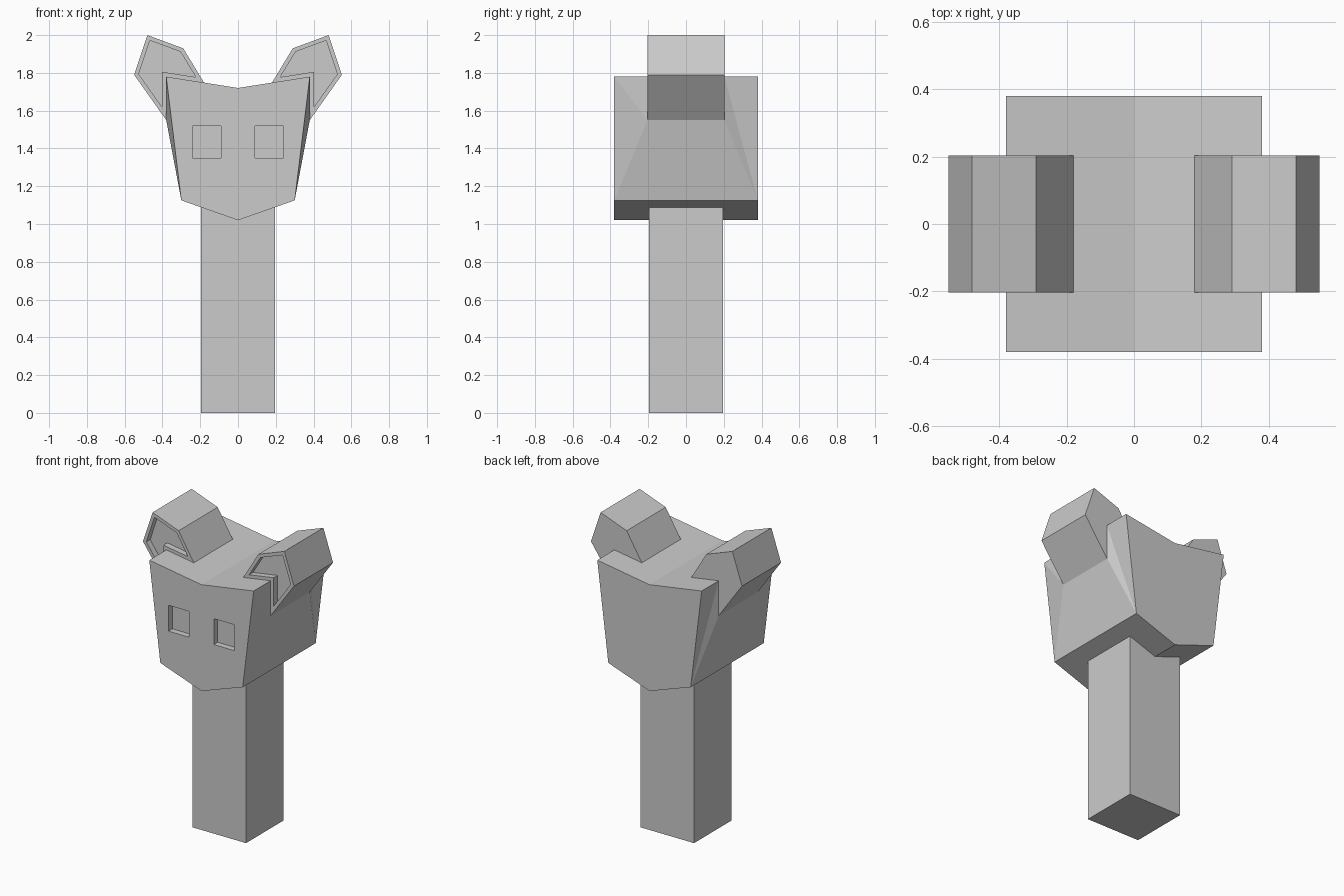
import bpy, bmesh

if "Cube" in bpy.data.objects:
    bpy.data.objects.remove(bpy.data.objects["Cube"])

bm = bmesh.new()
cache = {}


def vert(p):
    if p not in cache:
        cache[p] = bm.verts.new(p)
    return cache[p]


def face(*pts):
    return bm.faces.new([vert(p) for p in pts])


def recess(f, depth):
    # sink a face straight back along +y
    bmesh.ops.inset_individual(bm, faces=[f], thickness=0.0)
    bmesh.ops.translate(bm, verts=f.verts[:], vec=(0, depth, 0))


def at(y, pts):
    return [(x, y, z) for x, z in pts]


D, W = 0.38, 0.203   # half depth of head and ear

# half profiles (x, z), mirrored later
head = [(0, 1.02), (0.30, 1.125), (0.38, 1.78), (0, 1.72)]
eye = [(0.09, 1.35), (0.24, 1.35), (0.24, 1.52), (0.09, 1.52)]
ear = [(0.38, 1.78), (0.38, 1.55), (0.55, 1.79), (0.48, 2.0), (0.29, 1.93), (0.18, 1.7484)]

f0, f1, f2, f3 = at(-D, head)
b0, b1, b2, b3 = at(D, head)
ef, eb = at(-W, ear), at(W, ear)

# face with eye opening
hf, eyef = at(-D, head), at(-D, eye)
for i in range(4):
    j = (i + 1) % 4
    face(hf[i], hf[j], eyef[j], eyef[i])
eye_face = face(*eyef)

# back, underside, and top notched around the ear
face(b0, b1, b2, b3)
face(f0, f1, b1, b0)
face(f3, f2, ef[0], ef[5], eb[5], eb[0], b2, b3)

# cheek facets running down from the ear
face(f2, ef[0], ef[1])
face(f2, ef[1], f1)
face(f1, ef[1], eb[1], b1)
face(eb[0], eb[1], b1)
face(eb[0], b1, b2)

# ear shell growing out of the head corner
for i in range(1, 5):
    face(ef[i], ef[i + 1], eb[i + 1], eb[i])
face(*eb)
ear_face = face(*ef)

# recessed eye and inner ear
bm.normal_update()
recess(eye_face, 0.04)
bmesh.ops.inset_individual(bm, faces=[ear_face], thickness=0.022, use_even_offset=True)
recess(ear_face, 0.04)
bmesh.ops.recalc_face_normals(bm, faces=bm.faces[:])

# mirror to the full head
geom = bm.verts[:] + bm.edges[:] + bm.faces[:]
bmesh.ops.mirror(bm, geom=geom, axis='X', merge_dist=0.0005)
bmesh.ops.remove_doubles(bm, verts=bm.verts[:], dist=0.0005)
bmesh.ops.recalc_face_normals(bm, faces=bm.faces[:])
mesh = bpy.data.meshes.new("animal_head")
bm.to_mesh(mesh)
bm.free()
bpy.context.collection.objects.link(bpy.data.objects.new("animal_head", mesh))

# square post
bpy.ops.mesh.primitive_cube_add(size=1, location=(0, 0, 0.545))
post = bpy.context.object
post.name = "post"
post.scale = (0.39, 0.39, 1.09)
